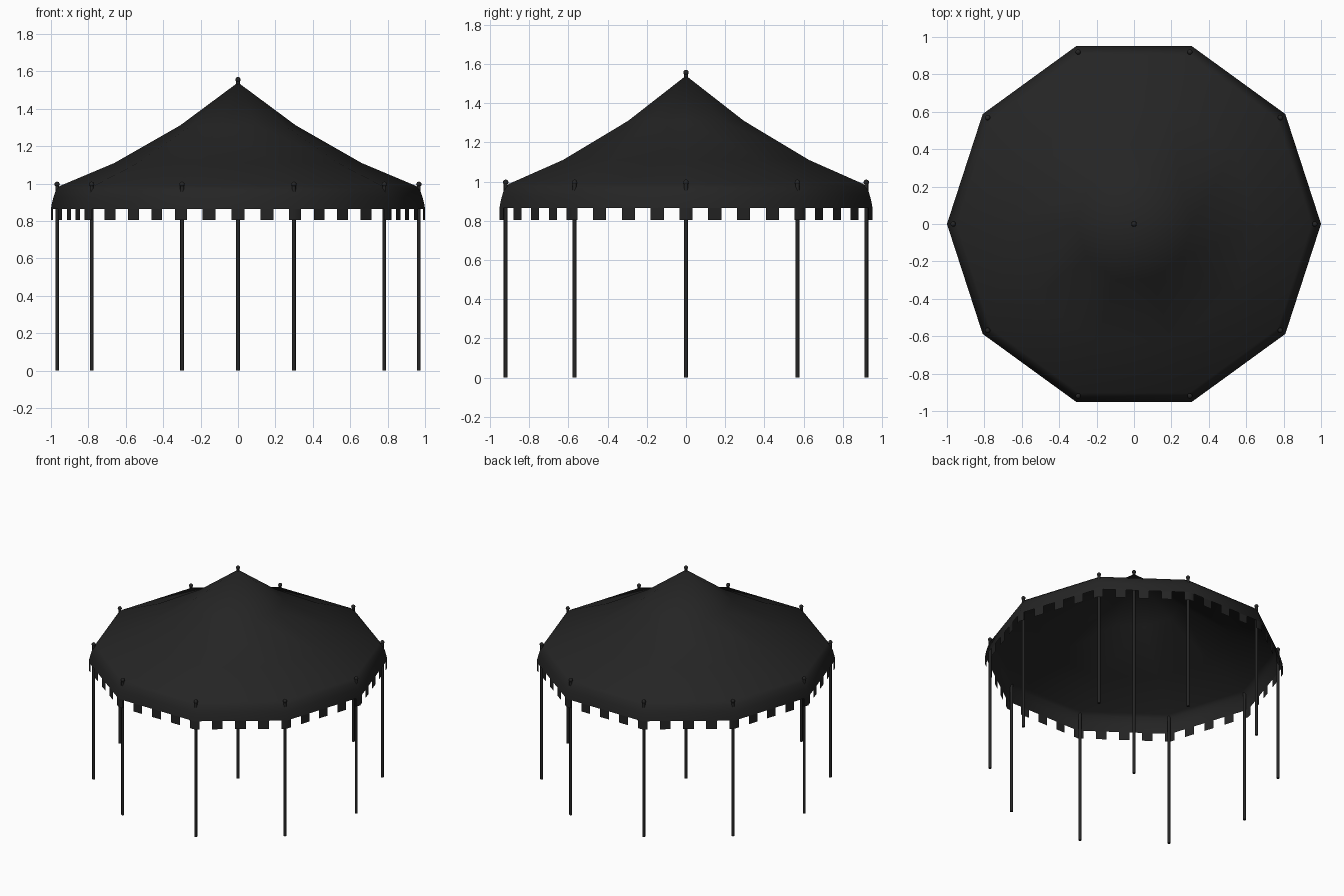
import bpy, bmesh
from math import tau, cos, sin, radians
from mathutils import Vector

cube = bpy.data.objects.get("Cube")
if cube:
    bpy.data.objects.remove(cube)

SIDES = 10
TABS_PER_SIDE = 4
HEM, TAB_END = 0.865, 0.805

black = bpy.data.materials.new("black canvas")
black.use_nodes = True
colour = (0.018, 0.018, 0.018, 1)
black.diffuse_color = colour
black.node_tree.nodes["Principled BSDF"].inputs["Base Color"].default_value = colour


def corner(i, radius, z):
    a = tau * i / SIDES
    return Vector((radius * cos(a), radius * sin(a), z))


def on_edge(t, radius, z):
    """Point on the ten-sided outline; t counts sides."""
    i = int(t // 1)
    return corner(i, radius, z).lerp(corner(i + 1, radius, z), t - i)


def finish(name, bm, angle):
    mesh = bpy.data.meshes.new(name)
    bm.to_mesh(mesh)
    bm.free()
    mesh.materials.append(black)
    obj = bpy.data.objects.new(name, mesh)
    bpy.context.collection.objects.link(obj)
    bpy.ops.object.select_all(action='DESELECT')
    obj.select_set(True)
    bpy.context.view_layer.objects.active = obj
    bpy.ops.object.shade_smooth_by_angle(angle=radians(angle))
    return obj


# Canopy: sagging ten-sided roof with a rounded eave
profile = [(0.31, 1.31), (0.66, 1.11), (0.95, 0.988), (0.973, 0.968),
           (0.987, 0.925), (0.996, 0.89), (1.0, HEM)]
bm = bmesh.new()
apex = bm.verts.new((0, 0, 1.54))
rings = [[bm.verts.new(corner(i, r, z)) for i in range(SIDES)] for r, z in profile]
for i in range(SIDES):
    j = (i + 1) % SIDES
    bm.faces.new((apex, rings[0][i], rings[0][j]))
    for upper, lower in zip(rings, rings[1:]):
        bm.faces.new((upper[i], lower[i], lower[j], upper[j]))
finish("canopy", bm, 45)

# Valance tabs: one at each corner and three between, folded at the corners
bm = bmesh.new()
half = 0.23 / TABS_PER_SIDE
for k in range(SIDES * TABS_PER_SIDE):
    t = k / TABS_PER_SIDE
    columns = []
    for s in (-half, 0, half):
        columns.append([bm.verts.new(on_edge(t + s, 1.0, HEM)),
                        bm.verts.new(on_edge(t + s, 1.0, TAB_END))])
    for a, b in zip(columns, columns[1:]):
        bm.faces.new((a[0], a[1], b[1], b[0]))
finish("valance_tabs", bm, 45)


# Poles, each topped with a small ball
def pole(name, x, y, top):
    bpy.ops.mesh.primitive_cylinder_add(vertices=12, radius=0.01, depth=top,
                                        location=(x, y, top / 2))
    post = bpy.context.object
    post.name = name
    bpy.ops.object.shade_smooth_by_angle(angle=radians(40))
    bpy.ops.mesh.primitive_uv_sphere_add(segments=12, ring_count=8, radius=0.014,
                                         location=(x, y, top))
    ball = bpy.context.object
    ball.name = name + "_ball"
    bpy.ops.object.shade_smooth()
    for obj in (post, ball):
        obj.data.materials.append(black)


pole("centre_pole", 0, 0, 1.556)
for i in range(SIDES):
    p = corner(i, 0.967, 0)
    pole(f"edge_pole_{i + 1}", p.x, p.y, 0.996)
